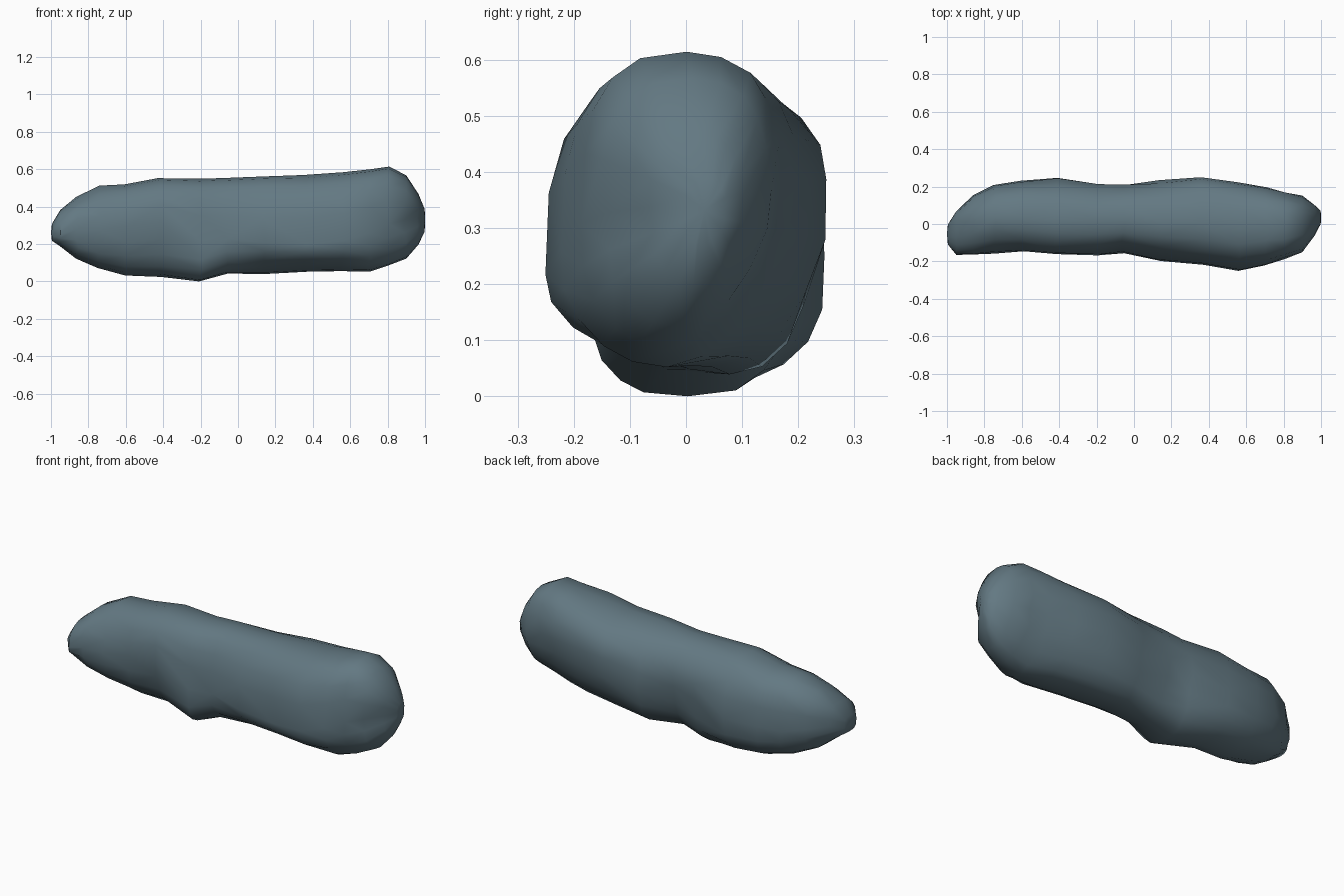
import bpy, bmesh, math, random
from mathutils import Vector

random.seed(4)

# Stations along the boulder: x, y front, y back, z bottom, z top,
# z of widest front, z of widest back, y of the top ridge
STATIONS = [
    (-0.995, -0.11, 0.00, 0.22, 0.31, 0.26, 0.27, -0.05),
    (-0.95, -0.165, 0.07, 0.19, 0.385, 0.26, 0.28, -0.02),
    (-0.86, -0.165, 0.155, 0.125, 0.455, 0.28, 0.27, 0.01),
    (-0.74, -0.155, 0.21, 0.075, 0.515, 0.28, 0.25, 0.03),
    (-0.60, -0.147, 0.232, 0.035, 0.522, 0.30, 0.25, 0.03),
    (-0.42, -0.158, 0.25, 0.027, 0.555, 0.32, 0.25, 0.02),
    (-0.20, -0.17, 0.222, 0.003, 0.552, 0.22, 0.28, 0.02),
    (-0.06, -0.157, 0.217, 0.043, 0.557, 0.23, 0.32, 0.02),
    (0.14, -0.20, 0.237, 0.042, 0.567, 0.21, 0.36, 0.01),
    (0.36, -0.22, 0.254, 0.055, 0.572, 0.20, 0.39, 0.00),
    (0.56, -0.252, 0.22, 0.058, 0.587, 0.22, 0.39, -0.01),
    (0.70, -0.225, 0.194, 0.055, 0.603, 0.26, 0.39, 0.00),
    (0.80, -0.19, 0.172, 0.085, 0.617, 0.31, 0.38, 0.00),
    (0.90, -0.155, 0.15, 0.125, 0.57, 0.33, 0.37, 0.01),
    (0.965, -0.07, 0.10, 0.20, 0.47, 0.34, 0.36, 0.03),
    (0.998, 0.00, 0.07, 0.27, 0.39, 0.34, 0.34, 0.04),
]
# Roundness along x (small is boxy, 1 round, above 1 pinched):
# x, y of the lowest line, lower front, lower back, upper front, upper back
ROUNDNESS = [
    (-1.0, -0.05, 0.82, 0.82, 0.80, 0.80),
    (-0.74, 0.01, 0.90, 0.80, 1.00, 0.76),
    (-0.42, 0.03, 1.00, 0.75, 0.80, 0.82),
    (-0.20, 0.00, 0.66, 0.75, 0.78, 0.88),
    (-0.05, 0.04, 0.88, 0.80, 0.82, 0.90),
    (0.14, 0.08, 1.12, 0.90, 0.84, 0.90),
    (0.50, 0.03, 1.05, 1.00, 0.80, 0.90),
    (0.75, -0.05, 0.92, 1.15, 0.75, 0.80),
    (1.0, 0.02, 1.00, 1.05, 0.80, 0.85),
]
SIDES = 20


def roundness(x):
    for a, b in zip(ROUNDNESS, ROUNDNESS[1:]):
        if x <= b[0]:
            t = (x - a[0]) / (b[0] - a[0])
            return [p + (q - p) * t for p, q in zip(a[1:], b[1:])]


def section(x, yf, yb, zb, zt, zf, zk, yc):
    """Lopsided rounded outline made of four superellipse quarters."""
    y_low, low_f, low_b, up_f, up_b = roundness(x)
    pts = []
    for i in range(SIDES):
        a = 2 * math.pi * i / SIDES
        c, s = round(math.cos(a), 6), round(math.sin(a), 6)
        if s >= 0:
            e, y0 = (up_b if c > 0 else up_f), yc
        else:
            e, y0 = (low_b if c > 0 else low_f), y_low
        u = math.copysign(abs(c) ** e, c)
        v = math.copysign(abs(s) ** e, s)
        wide = zk if u > 0 else zf
        if u == 0:
            wide = (zf + zk) / 2
        y = y0 + u * ((yb - y0) if u > 0 else (y0 - yf))
        z = wide + v * ((zt - wide) if v > 0 else (wide - zb))
        pts.append(Vector((x, y, z)))
    return pts


# Dents: centre, radius, push vector
DENTS = [
    ((0.93, -0.13, 0.32), 0.09, (-0.02, 0.02, 0.0)),
    ((-0.08, 0.20, 0.16), 0.22, (0.0, -0.025, 0.015)),
    ((0.20, 0.18, 0.52), 0.22, (0.0, -0.012, -0.008)),
    ((-0.30, -0.14, 0.22), 0.14, (0.0, 0.02, 0.0)),
]


def weather(p):
    q = p.copy()
    for c, r, push in DENTS:
        d = (p - Vector(c)).length / r
        if d < 1:
            q += Vector(push) * (1 - d * d)
    return q


# Boulder body lofted through the stations
bm = bmesh.new()
rings = []
for st in STATIONS:
    ring = []
    for p in section(*st):
        q = weather(p)
        q.x += random.uniform(-0.012, 0.012) if abs(p.x) < 0.88 else 0
        q.y += random.uniform(-0.004, 0.004)
        ring.append(bm.verts.new(q))
    rings.append(ring)
for a, b in zip(rings, rings[1:]):
    for i in range(SIDES):
        j = (i + 1) % SIDES
        # split each quad along a varying diagonal for a rocky surface
        if random.random() < 0.5:
            bm.faces.new((a[i], b[i], b[j]))
            bm.faces.new((a[i], b[j], a[j]))
        else:
            bm.faces.new((a[i], b[i], a[j]))
            bm.faces.new((b[i], b[j], a[j]))

# Rounded end caps
for ring, x in ((rings[0], -1.0), (rings[-1], 1.0)):
    mid = sum((v.co for v in ring), Vector()) / SIDES
    tip = bm.verts.new((x, mid.y, mid.z))
    for i in range(SIDES):
        bm.faces.new((ring[i], ring[(i + 1) % SIDES], tip))

bmesh.ops.recalc_face_normals(bm, faces=bm.faces)
low = min(v.co.z for v in bm.verts)
for v in bm.verts:
    v.co.z -= low
mesh = bpy.data.meshes.new("boulder")
bm.to_mesh(mesh)
bm.free()

stone = bpy.data.materials.new("slate blue grey")
stone.diffuse_color = (0.125, 0.19, 0.225, 1)
mesh.materials.append(stone)
boulder = bpy.data.objects.new("boulder", mesh)
bpy.context.collection.objects.link(boulder)

# Soft shading with the hard creases kept
bpy.context.view_layer.objects.active = boulder
boulder.select_set(True)
bpy.ops.object.shade_smooth_by_angle(angle=math.radians(50))
